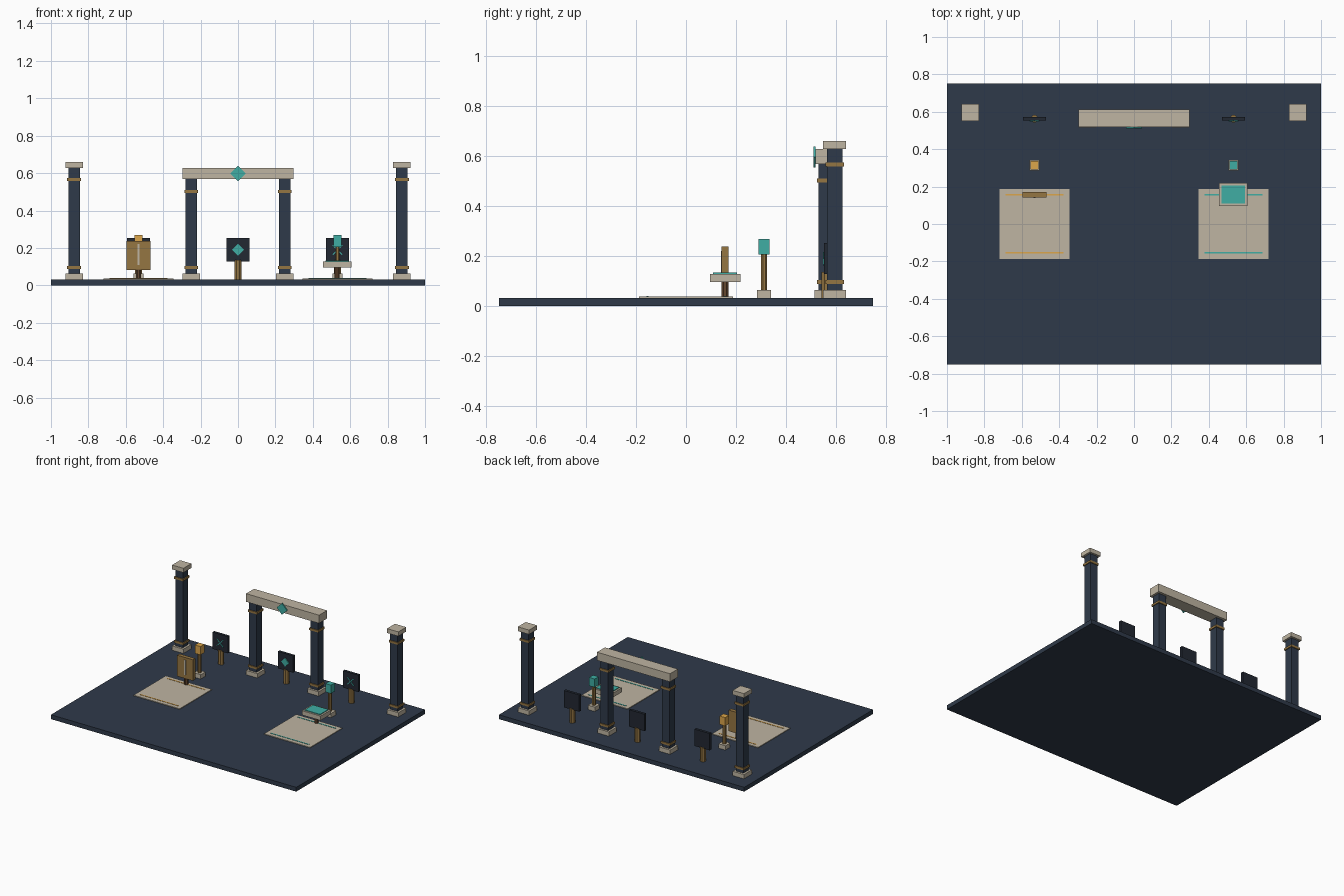
import bpy
from math import radians, cos, pi

if "Cube" in bpy.data.objects:
    bpy.data.objects.remove(bpy.data.objects["Cube"])


def mat(name, r, g, b):
    m = bpy.data.materials.new(name)
    m.diffuse_color = (r, g, b, 1)
    m.use_nodes = True
    m.node_tree.nodes["Principled BSDF"].inputs["Base Color"].default_value = m.diffuse_color
    return m


NAVY = mat("navy", 0.028, 0.042, 0.068)
DARK = mat("dark_panel", 0.016, 0.021, 0.032)
STONE = mat("stone", 0.52, 0.46, 0.36)
BRONZE = mat("bronze", 0.30, 0.18, 0.055)
WOOD = mat("wood", 0.13, 0.065, 0.03)
AMBER = mat("amber", 0.72, 0.38, 0.07)
TEAL = mat("teal", 0.05, 0.42, 0.37)


def finish(name, m):
    o = bpy.context.object
    o.name = name
    o.data.materials.append(m)
    return o


def box(name, x, y, z0, z1, sx, sy, m, roll=0):
    """Box from z0 to z1, optionally rolled about the y axis."""
    bpy.ops.mesh.primitive_cube_add(size=1, location=(x, y, (z0 + z1) / 2),
                                    rotation=(0, radians(roll), 0))
    o = finish(name, m)
    o.scale = (sx, sy, z1 - z0)
    return o


def post(name, x, y, z0, z1, r, m):
    """Eight-sided upright with flats facing the axes."""
    bpy.ops.mesh.primitive_cylinder_add(vertices=8, radius=r / cos(pi / 8), depth=z1 - z0,
                                        location=(x, y, (z0 + z1) / 2),
                                        rotation=(0, 0, pi / 8))
    return finish(name, m)


def diamond(name, x, y, z, side, m):
    box(name, x, y, z - side / 2, z + side / 2, side, 0.008, m, 45)


# floor platform
box("floor", 0, 0, 0, 0.032, 2, 1.5, NAVY)


# columns: plinth, shaft and two bands
def column(name, x, y, top, upper_band):
    box(name + "_plinth", x, y, 0.032, 0.064, 0.092, 0.092, STONE)
    box(name + "_shaft", x, y, 0.064, top, 0.062, 0.062, NAVY)
    for z in (0.096, upper_band):
        box(name + "_band", x, y, z - 0.008, z + 0.008, 0.074, 0.074, BRONZE)


for s in (-1, 1):
    column("outer_column", s * 0.876, 0.596, 0.628, 0.566)
    box("outer_column_cap", s * 0.876, 0.596, 0.628, 0.66, 0.092, 0.092, STONE)
    column("gate_column", s * 0.25, 0.562, 0.57, 0.502)

# gate lintel with emblem
box("gate_lintel", 0, 0.565, 0.568, 0.628, 0.595, 0.092, STONE)
diamond("lintel_emblem", 0, 0.515, 0.597, 0.059, TEAL)

# sign boards
for x in (-0.532, 0, 0.532):
    post("sign_post", x, 0.563, 0.032, 0.135, 0.019, BRONZE)
    box("sign_panel", x, 0.563, 0.128, 0.252, 0.124, 0.02, DARK)
    if x == 0:
        diamond("sign_emblem", x, 0.551, 0.19, 0.044, TEAL)
    else:
        for roll in (45, -45):
            box("sign_cross_bar", x, 0.551, 0.187, 0.192, 0.072, 0.005, TEAL, roll)

# floor mats and lamps, one amber side and one teal side
for x, accent in ((-0.532, AMBER), (0.532, TEAL)):
    box("floor_mat", x, 0, 0.032, 0.037, 0.375, 0.375, STONE)
    for y in (-0.155, 0.157):
        box("mat_stripe", x, y, 0.037, 0.039, 0.31, 0.008, accent)
    box("lamp_base", x, 0.313, 0.032, 0.064, 0.056, 0.056, STONE)
    post("lamp_pole", x, 0.313, 0.064, 0.206, 0.012, BRONZE)
    box("lamp_head", x, 0.313, 0.206, 0.268, 0.045, 0.045, accent)

# upright board on the amber mat
post("board_post", -0.532, 0.157, 0.037, 0.085, 0.014, WOOD)
box("board", -0.532, 0.157, 0.083, 0.238, 0.128, 0.028, BRONZE)
box("board_stripe", -0.532, 0.142, 0.11, 0.22, 0.012, 0.004, STONE)

# pedestal table on the teal mat
post("table_post", 0.53, 0.157, 0.037, 0.097, 0.014, WOOD)
box("table_slab", 0.53, 0.157, 0.096, 0.128, 0.152, 0.122, STONE)
box("table_inlay", 0.53, 0.157, 0.128, 0.133, 0.126, 0.096, TEAL)
